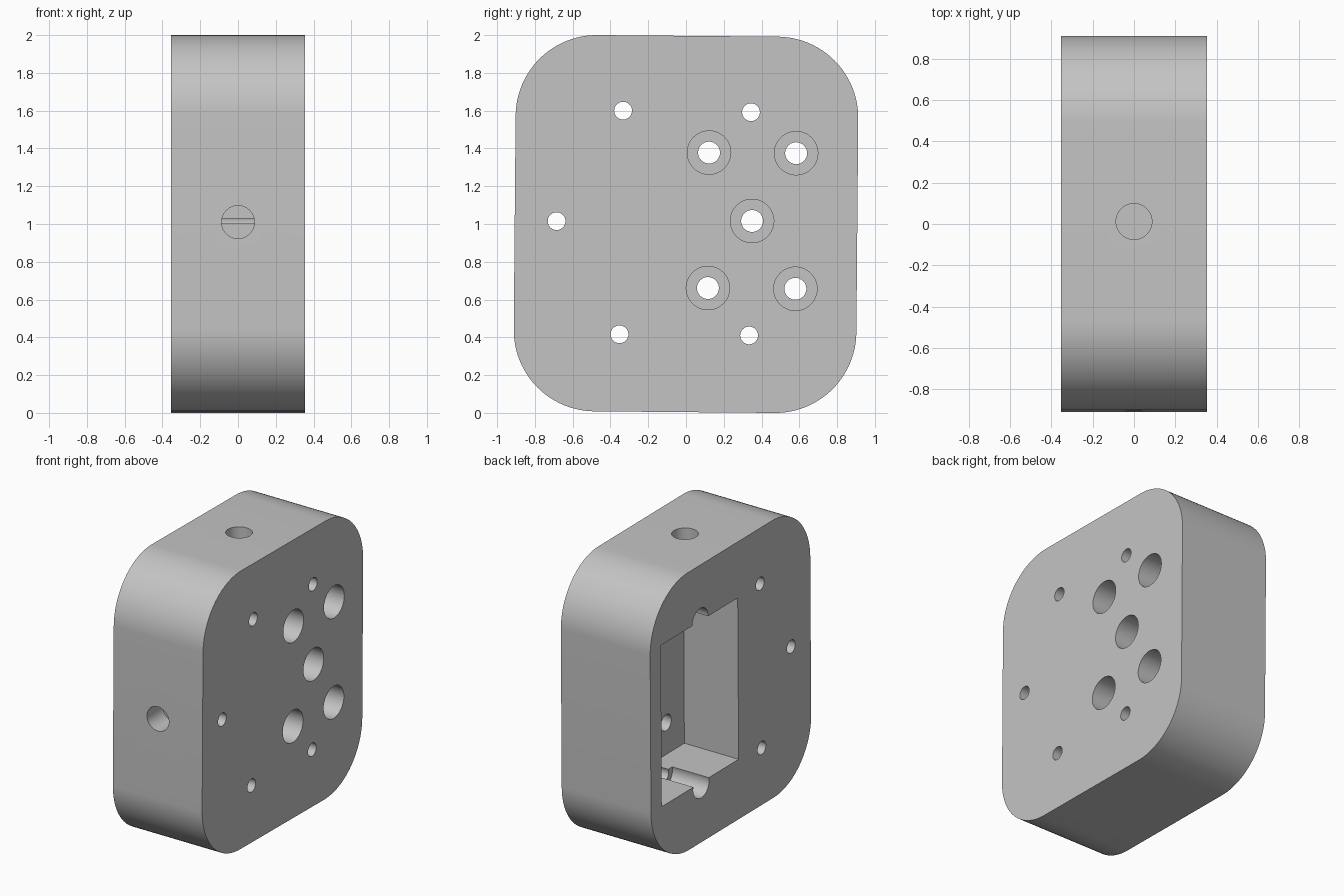
import bpy
import math
from mathutils import Matrix

default = bpy.data.objects.get("Cube")
if default:
    bpy.data.objects.remove(default, do_unlink=True)

HALF = 0.354                     # half thickness along x
TILT = math.radians(-0.5)        # slight turn of the block about x
CENTRE_Z = 1.0


def add_material(name, rgb):
    mat = bpy.data.materials.new(name)
    mat.use_nodes = True
    colour = (*rgb, 1.0)
    mat.diffuse_color = colour
    mat.node_tree.nodes["Principled BSDF"].inputs["Base Color"].default_value = colour
    return mat


grey = add_material("plain grey", (0.55, 0.55, 0.55))


def prism(name, outline, x0, x1):
    """Extrude a (y, z) outline along x."""
    n = len(outline)
    verts = [(x, y, z) for x in (x0, x1) for y, z in outline]
    faces = [tuple(reversed(range(n))), tuple(range(n, 2 * n))]
    faces += [(i, (i + 1) % n, n + (i + 1) % n, n + i) for i in range(n)]
    mesh = bpy.data.meshes.new(name)
    mesh.from_pydata(verts, [], faces)
    mesh.materials.append(grey)
    obj = bpy.data.objects.new(name, mesh)
    bpy.context.collection.objects.link(obj)
    return obj


def rounded_rect(half_y, half_z, radius, steps):
    points = []
    for corner, (sy, sz) in enumerate(((1, 1), (-1, 1), (-1, -1), (1, -1))):
        for i in range(steps + 1):
            a = math.pi / 2 * (corner + i / steps)
            points.append((sy * (half_y - radius) + radius * math.cos(a),
                           sz * (half_z - radius) + radius * math.sin(a)))
    return points


def circle(y, z, radius, steps=48):
    return [(y + radius * math.cos(2 * math.pi * i / steps),
             z + radius * math.sin(2 * math.pi * i / steps)) for i in range(steps)]


# Main block with rounded corners
block = prism("mounting_block", rounded_rect(0.907, 0.996, 0.43, 24), -HALF, HALF)
block.data.transform(Matrix.Translation((0, 0, CENTRE_Z)) @ Matrix.Rotation(TILT, 4, "X"))

cutters = []

# Rectangular pocket on the -x face
PY, PZ = 0.435, 0.58
pocket = prism("pocket_cutter", [(-PY, -PZ), (PY, -PZ), (PY, PZ), (-PY, PZ)],
               -HALF - 0.1, -HALF + 0.43)
pocket.data.transform(Matrix.Translation((0, 0.35, 1.011)) @ Matrix.Rotation(TILT, 4, "X"))
cutters.append(pocket)

# Round notches at the top and bottom edges of the pocket
pocket_screws = [(0.344, 1.592), (0.334, 0.41)]
for y, z in pocket_screws:
    cutters.append(prism("notch_cutter", circle(y, z, 0.09), -HALF - 0.1, -HALF + 0.29))

# Small through holes
for y, z in pocket_screws + [(-0.333, 1.6), (-0.685, 1.015), (-0.352, 0.416)]:
    cutters.append(prism("screw_cutter", circle(y, z, 0.047), -HALF - 0.2, HALF + 0.2))

# Counterbored holes on the +x face
for y, z in [(0.122, 1.378), (0.583, 1.375), (0.35, 1.016), (0.116, 0.661), (0.579, 0.657)]:
    cutters.append(prism("bore_cutter", circle(y, z, 0.115), HALF - 0.16, HALF + 0.1))
    cutters.append(prism("bolt_cutter", circle(y, z, 0.058), -HALF - 0.2, HALF + 0.2))

# Blind holes in the front and the top
front_port = prism("front_port_cutter", circle(0, 0, 0.087), -0.2, 0.18)
front_port.data.transform(Matrix.Translation((0, -0.91, 1.01)) @ Matrix.Rotation(math.pi / 2, 4, "Z"))
top_port = prism("top_port_cutter", circle(0, 0, 0.087), -0.2, 0.18)
top_port.data.transform(Matrix.Translation((0, 0.012, 1.996)) @ Matrix.Rotation(math.pi / 2, 4, "Y"))
cutters += [front_port, top_port]

# Cut everything out of the block, then drop the cutters
bpy.ops.object.select_all(action="DESELECT")
block.select_set(True)
bpy.context.view_layer.objects.active = block
for cutter in cutters:
    cutter.hide_render = True
    mod = block.modifiers.new("cut", "BOOLEAN")
    mod.operation = "DIFFERENCE"
    mod.solver = "EXACT"
    mod.object = cutter
    bpy.ops.object.modifier_apply(modifier=mod.name)
for cutter in cutters:
    bpy.data.objects.remove(cutter, do_unlink=True)

bpy.ops.object.shade_smooth_by_angle(angle=math.radians(30))
